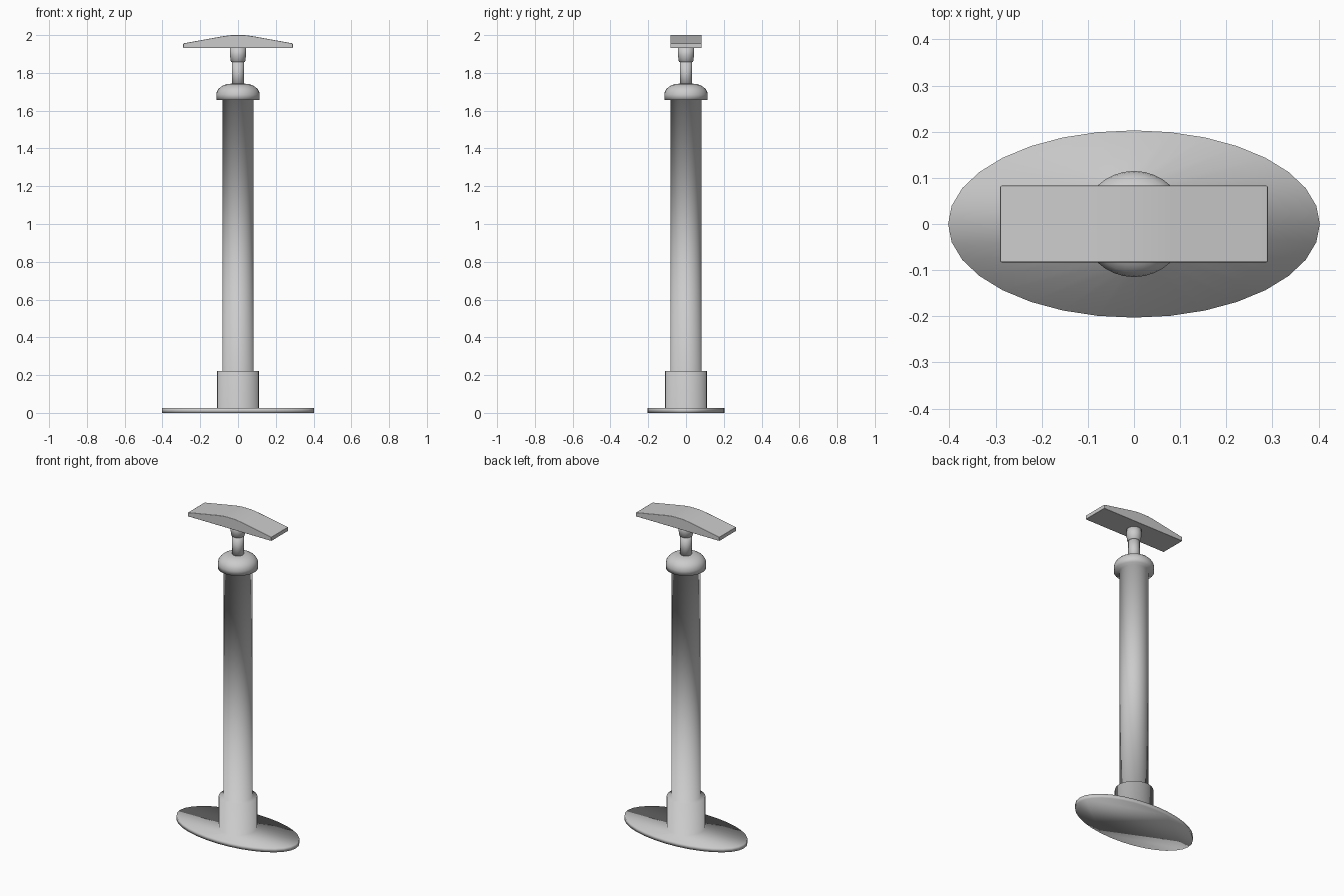
import bpy, bmesh
from math import cos, sin, tau

cube = bpy.data.objects.get("Cube")
if cube:
    bpy.data.objects.remove(cube)

grey = bpy.data.materials.new("light grey")
grey.use_nodes = True
colour = (0.6, 0.6, 0.6, 1)
grey.diffuse_color = colour
grey.node_tree.nodes["Principled BSDF"].inputs["Base Color"].default_value = colour


def finish(name, bm):
    """Turn a bmesh into a smooth-shaded grey object."""
    bmesh.ops.recalc_face_normals(bm, faces=bm.faces)
    for face in bm.faces:
        face.smooth = True
    mesh = bpy.data.meshes.new(name)
    bm.to_mesh(mesh)
    bm.free()
    mesh.materials.append(grey)
    obj = bpy.data.objects.new(name, mesh)
    bpy.context.collection.objects.link(obj)
    return obj


def stack(name, rings, sides=32):
    """Skin a stack of (x radius, y radius, z) rings and cap both ends."""
    bm = bmesh.new()
    loops = []
    for rx, ry, z in rings:
        loops.append([bm.verts.new((rx * cos(tau * i / sides), ry * sin(tau * i / sides), z))
                      for i in range(sides)])
    for low, high in zip(loops, loops[1:]):
        for i in range(sides):
            j = (i + 1) % sides
            bm.faces.new((low[i], low[j], high[j], high[i]))
    bm.faces.new(loops[0])
    bm.faces.new(loops[-1])
    return finish(name, bm)


def round_rings(profile):
    return [(r, r, z) for r, z in profile]


# Oval foot plate flowing into the collar, barrel and domed cap
foot = [(0.403, 0.203, 0), (0.403, 0.203, 0.026)]
barrel = [(0.11, 0.026), (0.11, 0.222), (0.082, 0.222), (0.082, 1.657), (0.115, 1.657), (0.115, 1.685)]
dome = [(0.035 + 0.08 * cos(tau / 4 * k / 6), 1.685 + 0.058 * sin(tau / 4 * k / 6)) for k in range(1, 7)]
stack("barrel_and_foot", foot + round_rings(barrel + dome))

# Plunger rod and the socket under the handle
stack("plunger_rod", round_rings([(0.033, 1.72), (0.033, 1.87)]))
stack("handle_socket", round_rings([(0.033, 1.857), (0.038, 1.86), (0.043, 1.895), (0.043, 1.935)]))

# Handle: a shallow peaked bar
half = [(0.29, 1.931), (0.29, 1.956), (0.08, 1.994), (0.035, 2.0)]
outline = half + [(-x, z) for x, z in reversed(half)]
bm = bmesh.new()
front = bm.faces.new([bm.verts.new((x, -0.083, z)) for x, z in outline])
extruded = bmesh.ops.extrude_face_region(bm, geom=[front], use_keep_orig=True)
back = [v for v in extruded["geom"] if isinstance(v, bmesh.types.BMVert)]
bmesh.ops.translate(bm, vec=(0, 0.166, 0), verts=back)
handle = finish("handle", bm)
bevel = handle.modifiers.new("soft edges", "BEVEL")
bevel.width = 0.003
bevel.segments = 2
bevel.harden_normals = True
